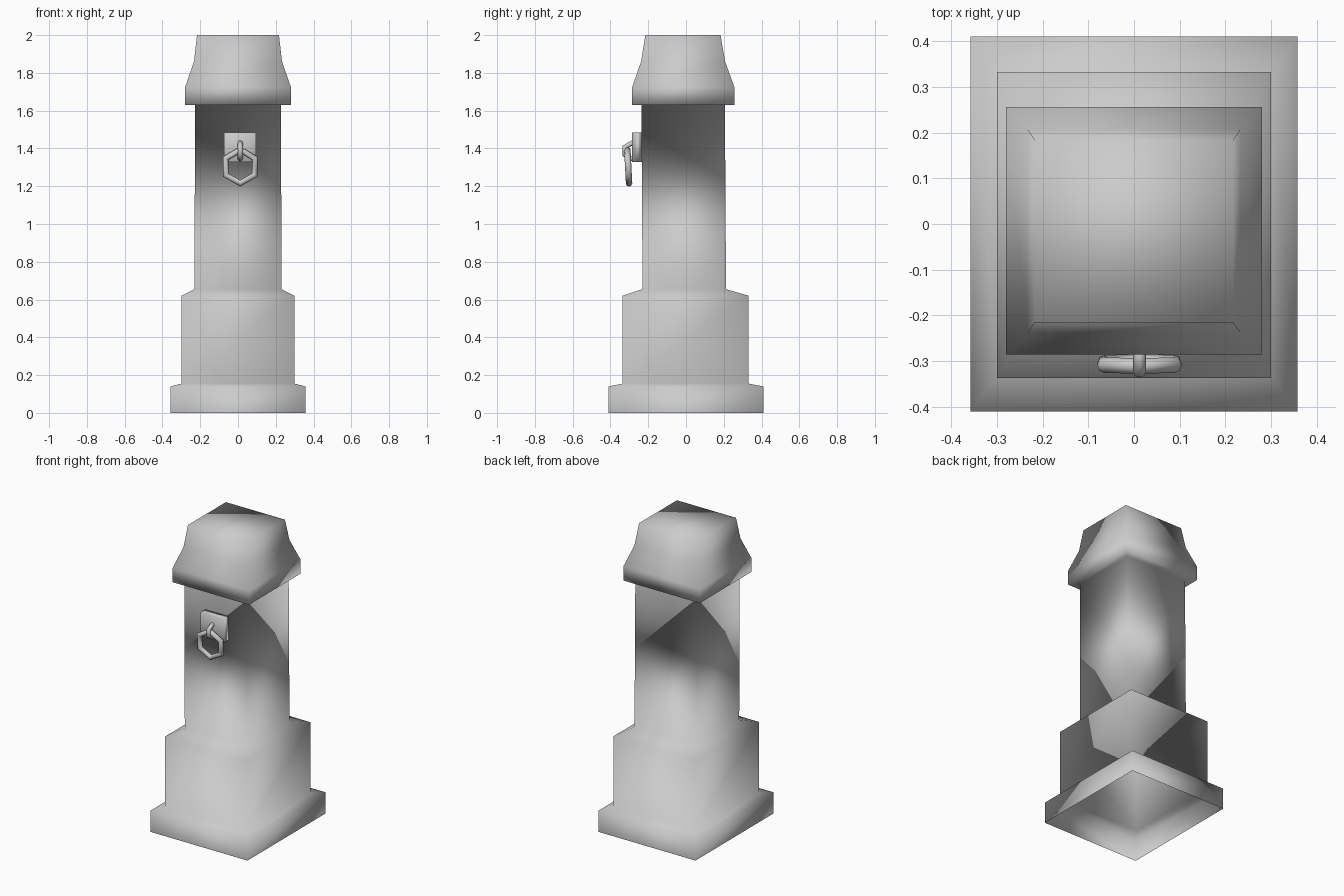
import bpy, bmesh
from math import radians
from mathutils import Matrix, Vector

if "Cube" in bpy.data.objects:
    bpy.data.objects.remove(bpy.data.objects["Cube"], do_unlink=True)

stone = bpy.data.materials.new("pale_grey")
stone.use_nodes = True
colour = (0.6, 0.6, 0.6, 1)
stone.diffuse_color = colour
stone.node_tree.nodes["Principled BSDF"].inputs["Base Color"].default_value = colour


def finish(obj, name):
    obj.name = name
    obj.data.materials.append(stone)
    for p in obj.data.polygons:
        p.use_smooth = True
    return obj


def stacked_tower(name, sections):
    """Bridge rectangular sections (half width, back y, front y, z); the bottom stays open."""
    bm = bmesh.new()
    rings = []
    for w, front, back, z in sections:
        corners = ((-w, front), (w, front), (w, back), (-w, back))
        rings.append([bm.verts.new((x, y, z)) for x, y in corners])
    for low, high in zip(rings, rings[1:]):
        for i in range(4):
            j = (i + 1) % 4
            bm.faces.new((low[i], low[j], high[j], high[i]))
    bm.faces.new(rings[-1])
    mesh = bpy.data.meshes.new(name)
    bm.to_mesh(mesh)
    bm.free()
    obj = bpy.data.objects.new(name, mesh)
    bpy.context.collection.objects.link(obj)
    return finish(obj, name)


def hex_ring(name, centre, outer, tube, turn, tilt=0):
    """Six-sided ring standing upright on a corner."""
    bpy.ops.mesh.primitive_torus_add(major_segments=6, minor_segments=8,
                                     major_radius=outer - tube, minor_radius=tube)
    obj = finish(bpy.context.object, name)
    upright = Matrix.Rotation(radians(90), 4, "X") @ Matrix.Rotation(radians(30), 4, "Z")
    obj.matrix_world = (Matrix.Translation(Vector(centre))
                        @ Matrix.Rotation(radians(tilt), 4, "X")
                        @ Matrix.Rotation(radians(turn), 4, "Z") @ upright)
    return obj


# Plinth, pedestal, shaft and flared cap in one continuous skin
stacked_tower("bollard_body", [
    (0.357, -0.41, 0.41, 0),
    (0.357, -0.41, 0.41, 0.14),
    (0.30, -0.335, 0.332, 0.155),
    (0.30, -0.337, 0.332, 0.62),
    (0.23, -0.23, 0.212, 0.655),
    (0.228, -0.236, 0.206, 1.63),
    (0.28, -0.285, 0.256, 1.63),
    (0.28, -0.285, 0.256, 1.725),
    (0.233, -0.238, 0.207, 1.86),
    (0.217, -0.215, 0.183, 2.0),
])

# Mounting plate on the front
bpy.ops.mesh.primitive_cube_add(size=1, location=(0.01, -0.255, 1.407))
plate = finish(bpy.context.object, "ring_plate")
plate.scale = (0.17, 0.06, 0.156)

# Eye fixed to the plate, and the ring hanging from it
hex_ring("ring_eye", (0.012, -0.288, 1.387), 0.055, 0.014, 90)
hex_ring("hanging_ring", (0.012, -0.306, 1.304), 0.106, 0.017, 0, 3)
